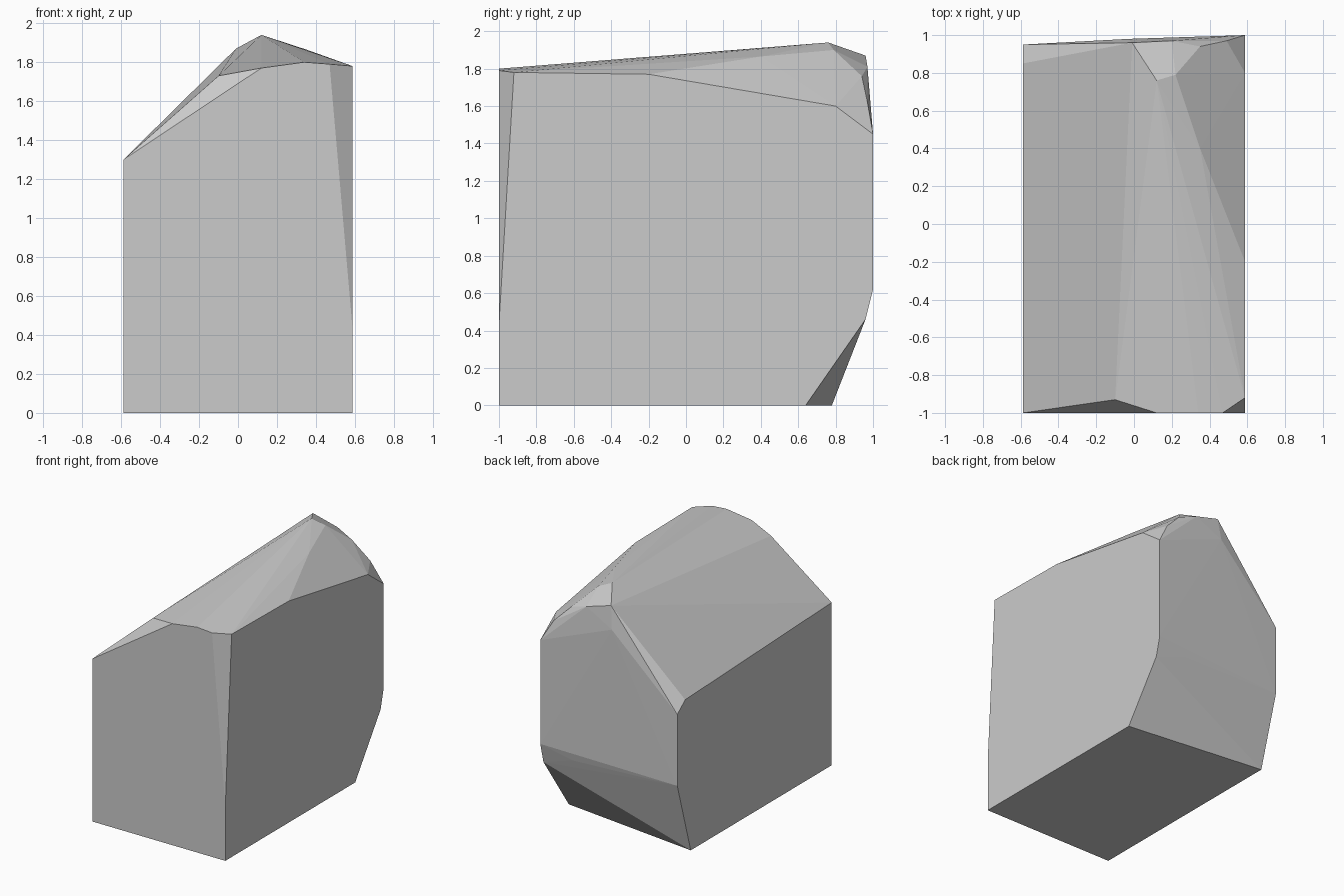
import bpy
import bmesh

# Remove the default cube only
default_cube = bpy.data.objects.get("Cube")
if default_cube:
    bpy.data.objects.remove(default_cube, do_unlink=True)

HALF_WIDTH = 0.588


def make_material(name, color):
    material = bpy.data.materials.new(name)
    material.use_nodes = True
    material.diffuse_color = color
    material.node_tree.nodes["Principled BSDF"].inputs["Base Color"].default_value = color
    return material


def side_outline(x, outline):
    """Place a (y, z) outline on a side plane."""
    return [(x, y, z) for y, z in outline]


def front_outline(y, outline):
    """Place an (x, z) outline on a front plane."""
    return [(x, y, z) for x, z in outline]


# Low, squarer side with a small chamfer at the upper back corner
low_side = side_outline(-HALF_WIDTH, [
    (-1, 0), (-1, 1.3), (.85, 1.23), (.95, 1.15), (.95, .58), (.78, 0)])

# Tall side with a sloping upper edge and an undercut back
tall_side = side_outline(HALF_WIDTH, [
    (-1, 0), (-1, .43), (-.92, 1.78), (-.2, 1.77), (.8, 1.6),
    (1, 1.45), (1, .62), (.96, .46), (.64, 0)])

# Upper rim of the front face and the chamfer behind it
front_rim = front_outline(-1, [(.12, 1.77), (.34, 1.8), (.47, 1.79)])
front_chamfer = [(-.1, -.93, 1.73)]

# Crest of the sloping top
crest = [(.12, .76, 1.94), (.22, .79, 1.9), (.35, .4, 1.865)]

# Rounded upper rim and lower bulge of the back
back_rim = [(-.01, .96, 1.87), (.2, .97, 1.81), (.35, .94, 1.76), (.49, .97, 1.62)]
back_bulge = [(.32, .975, .55), (-.03, .98, 1.69)]

# Wrap all outlines in one chiselled convex block
bm = bmesh.new()
for outline in (low_side, tall_side, front_rim, front_chamfer, crest, back_rim, back_bulge):
    for point in outline:
        bm.verts.new(point)
hull = bmesh.ops.convex_hull(bm, input=bm.verts[:])
loose = [v for v in bm.verts if not v.link_faces]
bmesh.ops.delete(bm, geom=loose, context="VERTS")

# Merge the triangles of each flat side into one face
bmesh.ops.dissolve_limit(bm, angle_limit=0.01, verts=bm.verts[:], edges=bm.edges[:])
bmesh.ops.recalc_face_normals(bm, faces=bm.faces[:])

mesh = bpy.data.meshes.new("chiselled_block")
bm.to_mesh(mesh)
bm.free()
mesh.materials.append(make_material("light_grey", (.6, .6, .6, 1)))
block = bpy.data.objects.new("chiselled_block", mesh)
bpy.context.collection.objects.link(block)
